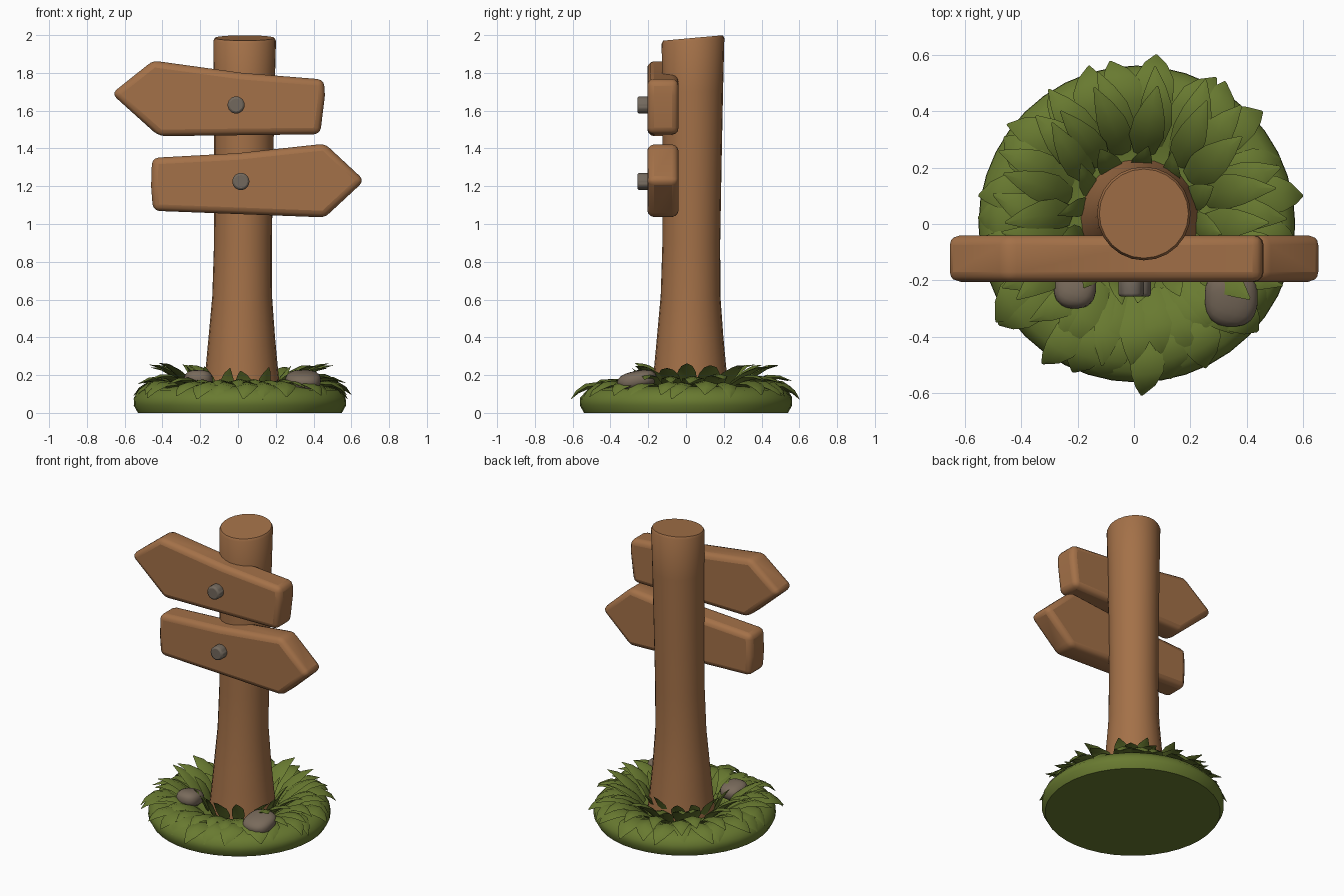
import bpy, bmesh, math, random
from mathutils import Matrix, Vector

if "Cube" in bpy.data.objects:
    bpy.data.objects.remove(bpy.data.objects["Cube"])

random.seed(4)


def material(name, rgb):
    m = bpy.data.materials.new(name)
    m.diffuse_color = (*rgb, 1)
    m.use_nodes = True
    m.node_tree.nodes["Principled BSDF"].inputs["Base Color"].default_value = m.diffuse_color
    return m


WOOD = material("wood brown", (0.37, 0.165, 0.065))
GREEN = material("grass green", (0.14, 0.195, 0.03))
STONE = material("stone grey", (0.19, 0.145, 0.105))
METAL = material("nail grey", (0.17, 0.14, 0.11))


def finish(name, bm, mat, angle=40, bevel=0, segs=3):
    bmesh.ops.recalc_face_normals(bm, faces=bm.faces)
    me = bpy.data.meshes.new(name)
    bm.to_mesh(me)
    bm.free()
    ob = bpy.data.objects.new(name, me)
    bpy.context.collection.objects.link(ob)
    me.materials.append(mat)
    if bevel:
        mod = ob.modifiers.new("bevel", 'BEVEL')
        mod.width, mod.segments = bevel, segs
        mod.limit_method = 'ANGLE'
        mod.angle_limit = math.radians(25)
    bpy.ops.object.select_all(action='DESELECT')
    bpy.context.view_layer.objects.active = ob
    ob.select_set(True)
    bpy.ops.object.shade_smooth_by_angle(angle=math.radians(angle))
    return ob


def loft(bm, rings):
    """Join closed rings of points with quads and cap both ends."""
    vs = [[bm.verts.new(p) for p in r] for r in rings]
    n = len(vs[0])
    for a, b in zip(vs, vs[1:]):
        for i in range(n):
            j = (i + 1) % n
            bm.faces.new((a[i], a[j], b[j], b[i]))
    bm.faces.new(vs[0][::-1])
    bm.faces.new(vs[-1])


def ring(cx, cy, z, r, n, slope=0):
    return [Vector((cx + r * math.cos(t), cy + r * math.sin(t), z + slope * r * math.sin(t)))
            for t in (2 * math.pi * i / n for i in range(n))]


# post: flared foot, slightly wider slanted top
bm = bmesh.new()
post = [(0.03, 0.02, 0.215), (0.15, 0.02, 0.2), (0.25, 0.02, 0.19), (0.4, 0.02, 0.176), (0.62, 0.022, 0.158),
        (0.9, 0.026, 0.153), (1.3, 0.03, 0.156), (1.7, 0.033, 0.161), (1.97, 0.035, 0.166), (1.985, 0.035, 0.158)]
loft(bm, [ring(x, x + 0.002, z, r, 24, 0.09 if z > 1.9 else 0) for z, x, r in post])
finish("post", bm, WOOD, 35)

# arrow boards
UPPER = [(-0.67, 1.69), (-0.45, 1.865), (0.02, 1.80), (0.455, 1.765), (0.46, 1.68), (0.435, 1.475), (-0.42, 1.465)]
LOWER = [(0.67, 1.23), (0.46, 1.425), (0.0, 1.375), (-0.455, 1.35), (-0.46, 1.2), (-0.45, 1.07), (0.46, 1.035)]
for name, outline in (("upper_board", UPPER), ("lower_board", LOWER)):
    bm = bmesh.new()
    loft(bm, [[(x, y, z) for x, z in outline] for y in (-0.205, -0.04)])
    finish(name, bm, WOOD, 50, 0.035, 3)

# nails
for name, x, z in (("upper_nail", -0.01, 1.63), ("lower_nail", 0.015, 1.225)):
    bm = bmesh.new()
    bmesh.ops.create_cone(bm, cap_ends=True, segments=12, radius1=0.047, radius2=0.047, depth=0.08,
                          matrix=Matrix.Translation((x, -0.218, z)) @ Matrix.Rotation(math.pi / 2, 4, 'X'))
    finish(name, bm, METAL, 50, 0.015, 2)

# grass mound with a hollow round the post
bm = bmesh.new()
mound = [(0.54, 0), (0.562, 0.04), (0.56, 0.08), (0.525, 0.12), (0.46, 0.14), (0.38, 0.132),
         (0.3, 0.1), (0.22, 0.085), (0.1, 0.085)]
loft(bm, [ring(0.01, 0, z, r, 40) for r, z in mound])
finish("grass_mound", bm, GREEN, 50)


def leaf(bm, angle, path, width, lean=0):
    """Pointed leaf along an (r, z) path, with a ridged cross-section."""
    out = Vector((math.cos(angle), math.sin(angle), 0))
    side = Vector((-out.y, out.x, 0))
    rings = []
    for k, (r, z) in enumerate(path):
        w = width * (0.6, 1.0, 0.9, 0.55, 0.06)[k]
        s = k / 4
        p0, p1 = path[max(k - 1, 0)], path[min(k + 1, 4)]
        t = (out * (p1[0] - p0[0]) + Vector((0, 0, p1[1] - p0[1]))).normalized()
        up = t.cross(side).normalized()
        if up.z < 0:
            up = -up
        c = Vector((0.01, 0, 0)) + out * r + side * (lean * s * s) + Vector((0, 0, z))
        rings.append([c - side * w, c + up * w * 0.28, c + side * w, c - up * w * 0.28])
    loft(bm, rings)


def leaf_ring(name, n, path, low_path, width, offset=0):
    bm = bmesh.new()
    for i in range(n):
        a = 2 * math.pi * (i + offset) / n + random.uniform(-0.08, 0.08)
        front = max(0, min(1, (-math.sin(a) - 0.55) / 0.3))
        dz, k = random.uniform(-0.015, 0.015), random.uniform(0.94, 1.04)
        mix = [((p[0] * (1 - front) + q[0] * front) * k, p[1] * (1 - front) + q[1] * front + dz * j / 4)
               for j, (p, q) in enumerate(zip(path, low_path))]
        leaf(bm, a, mix, width * random.uniform(0.85, 1.15), random.uniform(-0.06, 0.06))
    finish(name, bm, GREEN, 60)


# leaves: draped over the rim, tall arching, and small ones at the post
RIM = [(0.36, 0.12), (0.44, 0.15), (0.51, 0.145), (0.555, 0.12), (0.585, 0.085)]
MID = [(0.27, 0.09), (0.36, 0.15), (0.43, 0.185), (0.49, 0.185), (0.55, 0.165)]
TALL = [(0.25, 0.09), (0.31, 0.165), (0.37, 0.21), (0.43, 0.24), (0.49, 0.25)]
LOW = [(0.25, 0.09), (0.32, 0.135), (0.39, 0.16), (0.45, 0.16), (0.5, 0.135)]
INNER = [(0.19, 0.07), (0.215, 0.13), (0.24, 0.18), (0.265, 0.21), (0.29, 0.235)]
leaf_ring("rim_leaves", 26, RIM, RIM, 0.066)
leaf_ring("middle_leaves", 20, MID, LOW, 0.058, 0.5)
leaf_ring("tall_leaves", 19, TALL, LOW, 0.06, 0.2)
leaf_ring("inner_leaves", 13, INNER, INNER, 0.042)

# stones
for name, pos, size, tilt in (("left_stone", (-0.21, -0.215, 0.175), (0.076, 0.085, 0.05), -0.15),
                              ("right_stone", (0.345, -0.26, 0.172), (0.094, 0.105, 0.05), 0.2)):
    bm = bmesh.new()
    mat = Matrix.Translation(pos) @ Matrix.Rotation(tilt, 4, 'X') @ Matrix.Diagonal((*size, 1))
    bmesh.ops.create_icosphere(bm, subdivisions=3, radius=1)
    for v in bm.verts:  # squarish pebble
        v.co /= sum(abs(c) ** 2.6 for c in v.co) ** (1 / 2.6)
    bmesh.ops.transform(bm, matrix=mat, verts=bm.verts)
    finish(name, bm, STONE, 60)
